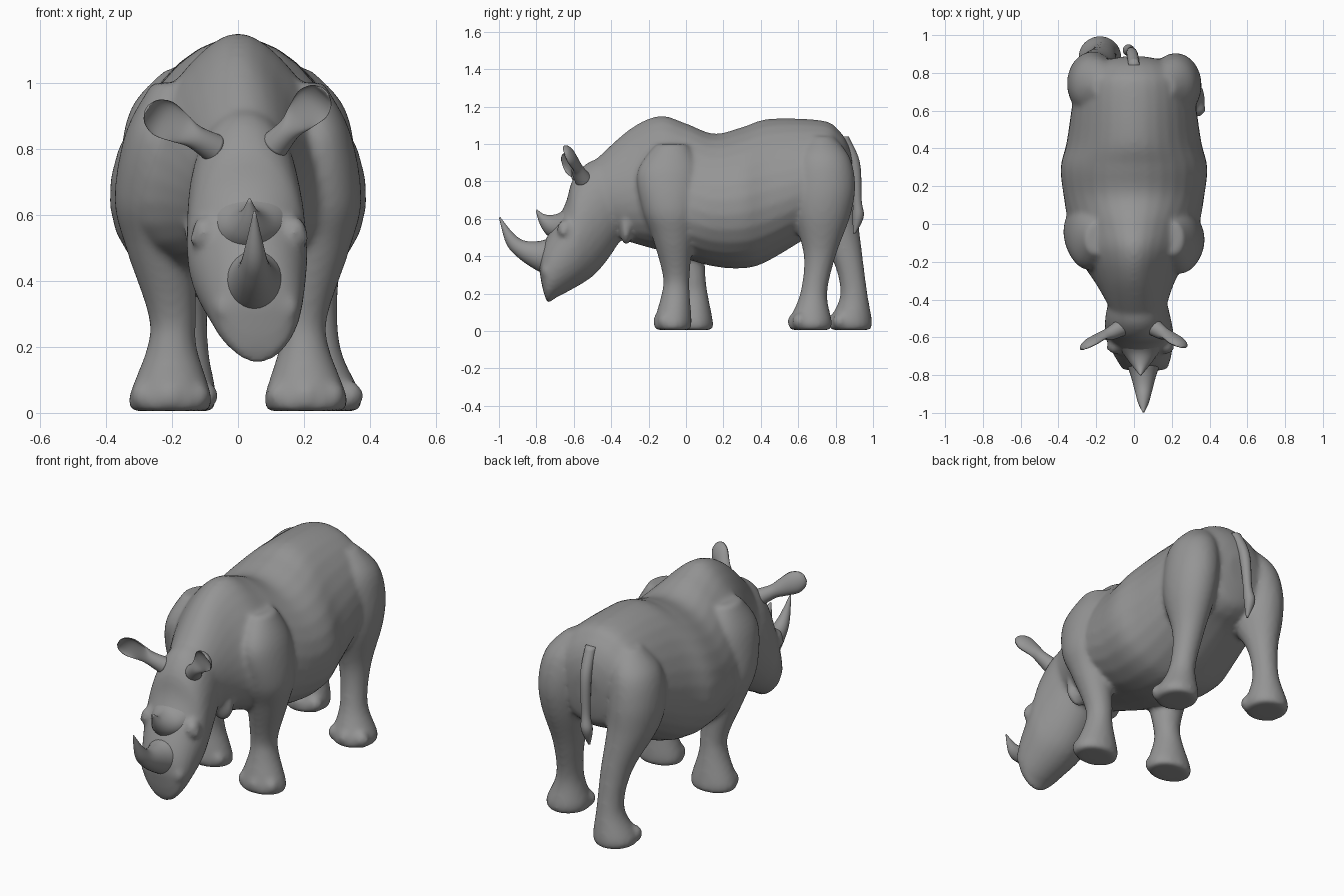
import bpy, bmesh, math
from mathutils import Vector, Matrix

cube = bpy.data.objects.get("Cube")
if cube:
    bpy.data.objects.remove(cube)

hide = bpy.data.materials.new("grey hide")
hide.use_nodes = True
hide.diffuse_color = (0.3, 0.3, 0.3, 1)
hide.node_tree.nodes["Principled BSDF"].inputs["Base Color"].default_value = hide.diffuse_color


def span(top, bot, half, x=0.0, k=0.0):
    """Cross-section from two (y, z) edge points, a half width and a centre x; k narrows the top."""
    t, b = Vector((x, *top)), Vector((x, *bot))
    return (*((t + b) / 2), *((t - b) / 2), half, 0, 0, k, 1)


def loft(bm, rows, sides=28, steps=6):
    """Skin a smooth tube through the cross-sections (centre, two axes, narrowing, front factor)."""
    rows = [Vector(r) for r in rows]
    pts = [rows[0]] + rows + [rows[-1]]
    fine = []
    for i in range(1, len(pts) - 2):
        p0, p1, p2, p3 = pts[i - 1:i + 3]
        for s in range(steps):
            t = s / steps
            fine.append(0.5 * (2 * p1 + (p2 - p0) * t + (2 * p0 - 5 * p1 + 4 * p2 - p3) * t * t
                               + (3 * p1 - p0 - 3 * p2 + p3) * t ** 3))
    fine.append(rows[-1])
    rings = []
    for r in fine:
        c, a, b, k, f = Vector(r[0:3]), Vector(r[3:6]), Vector(r[6:9]), r[9], r[10]
        ring = []
        for j in range(sides):
            u = math.cos(2 * math.pi * j / sides)
            v = math.sin(2 * math.pi * j / sides)
            w = v * (1 - k * u) * (f if v > 0 else 1)
            ring.append(bm.verts.new(c + a * u + b * w))
        rings.append(ring)
    faces = []
    for r0, r1 in zip(rings, rings[1:]):
        for j in range(sides):
            n = (j + 1) % sides
            faces.append(bm.faces.new((r0[j], r0[n], r1[n], r1[j])))
    faces += [bm.faces.new(rings[0][::-1]), bm.faces.new(rings[-1])]
    bmesh.ops.recalc_face_normals(bm, faces=faces)


def ball(bm, pos, size):
    m = Matrix.Translation(pos) @ Matrix.Diagonal((*size, 1))
    bmesh.ops.create_icosphere(bm, subdivisions=3, radius=1, matrix=m)


def finish(bm, name):
    mesh = bpy.data.meshes.new(name)
    bm.to_mesh(mesh)
    bm.free()
    for p in mesh.polygons:
        p.use_smooth = True
    mesh.materials.append(hide)
    ob = bpy.data.objects.new(name, mesh)
    bpy.context.collection.objects.link(ob)
    return ob


body = bmesh.new()

# Trunk, from neck to rump
loft(body, [
    span((-0.50, 0.90), (-0.38, 0.50), 0.15, 0.02),
    span((-0.30, 1.08), (-0.25, 0.46), 0.225, 0, 0.3),
    span((-0.14, 1.15), (-0.14, 0.43), 0.30, 0, 0.4),
    span((0.00, 1.11), (0.00, 0.385), 0.335, 0, 0.3),
    span((0.15, 1.055), (0.15, 0.345), 0.37, 0, 0.15),
    span((0.30, 1.09), (0.30, 0.335), 0.385, 0, 0.15),
    span((0.45, 1.135), (0.43, 0.37), 0.35, 0, 0.2),
    span((0.73, 1.125), (0.70, 0.53), 0.31, 0, 0.15),
    span((0.82, 1.07), (0.79, 0.57), 0.26, 0, 0.1),
    span((0.87, 0.99), (0.85, 0.62), 0.17),
    span((0.89, 0.90), (0.875, 0.72), 0.07)])

# Head, turned slightly to the left
loft(body, [
    span((-0.45, 0.93), (-0.34, 0.50), 0.15, 0.02),
    span((-0.54, 0.89), (-0.42, 0.38), 0.17, 0.02),
    span((-0.61, 0.80), (-0.49, 0.30), 0.18, 0.025),
    span((-0.65, 0.67), (-0.56, 0.25), 0.18, 0.03),
    span((-0.76, 0.47), (-0.66, 0.195), 0.145, 0.05),
    span((-0.785, 0.36), (-0.70, 0.175), 0.12, 0.055),
    span((-0.775, 0.27), (-0.725, 0.155), 0.085, 0.06),
    span((-0.76, 0.20), (-0.74, 0.15), 0.045, 0.06)])
for s in (-1, 1):
    # Brow ridges, eyes, nostril rims and throat folds
    ball(body, (0.035 + s * 0.135, -0.645, 0.545), (0.04, 0.045, 0.05))
    ball(body, (0.035 + s * 0.165, -0.655, 0.525), (0.018, 0.02, 0.016))
    ball(body, (0.055 + s * 0.095, -0.745, 0.32), (0.035, 0.03, 0.045))
    ball(body, (0.015 + s * 0.11, -0.32, 0.56), (0.07, 0.035, 0.10))

# Leg profiles: height, front y, back y, centre x, half width
front_leg = [
    (1.00, -0.16, 0.01, 0.20, 0.06), (0.85, -0.26, 0.07, 0.24, 0.10),
    (0.65, -0.235, 0.07, 0.257, 0.117), (0.50, -0.18, 0.04, 0.235, 0.105),
    (0.30, -0.125, 0.02, 0.20, 0.073), (0.20, -0.13, 0.02, 0.20, 0.075),
    (0.05, -0.17, 0.03, 0.205, 0.125), (0.005, -0.16, 0.02, 0.205, 0.115)]
hind_leg = [
    (1.04, 0.66, 0.79, 0.15, 0.07), (0.93, 0.59, 0.875, 0.20, 0.12),
    (0.78, 0.57, 0.905, 0.22, 0.135), (0.62, 0.575, 0.88, 0.225, 0.125),
    (0.40, 0.63, 0.80, 0.225, 0.08), (0.20, 0.61, 0.755, 0.24, 0.07),
    (0.05, 0.55, 0.78, 0.26, 0.115), (0.005, 0.56, 0.77, 0.26, 0.10)]


def leg(profile, side, swing):
    """Loft one leg; swing gives the shift (inward, backward) at a height."""
    rows = []
    for z, yf, yb, x, w in profile:
        inward, back = swing(z)
        rows.append((z, yf + back, yb + back, side * (x - inward), w))
    loft(body, [span((yf, z), (yb, z), w, x) for z, yf, yb, x, w in rows])
    # Three toes on each foot
    z, yf, yb, x, w = rows[-2]
    for t in (-1, 0, 1):
        ball(body, (x + t * 0.075, yf + 0.035 + abs(t) * 0.025, 0.052), (0.045, 0.042, 0.046))


def hind_step(z):
    bend = min(1, max(0, (0.85 - z) / 0.55)) ** 2
    return 0.08 * bend, 0.215 * bend


def standing(z):
    return 0, 0


leg(front_leg, 1, standing)
leg(front_leg, -1, lambda z: (0, 0.12 * (1 - z)))
leg(hind_leg, 1, standing)
leg(hind_leg, -1, hind_step)

# Blend trunk, head and legs into one skin
skin = finish(body, "body")
remesh = skin.modifiers.new("blend", "REMESH")
remesh.mode = "VOXEL"
remesh.voxel_size = 0.013
remesh.use_smooth_shade = True
soft = skin.modifiers.new("soften", "SMOOTH")
soft.factor = 0.5
soft.iterations = 8

# Horns
bm = bmesh.new()
loft(bm, [
    span((-0.72, 0.50), (-0.72, 0.29), 0.10, 0.05),
    span((-0.79, 0.48), (-0.80, 0.325), 0.07, 0.05),
    span((-0.87, 0.485), (-0.895, 0.39), 0.046, 0.05),
    span((-0.93, 0.53), (-0.96, 0.465), 0.029, 0.05),
    span((-0.995, 0.612), (-0.999, 0.602), 0.004, 0.05)])
finish(bm, "front_horn")
bm = bmesh.new()
loft(bm, [
    span((-0.61, 0.69), (-0.70, 0.48), 0.11, 0.035),
    span((-0.68, 0.63), (-0.75, 0.52), 0.068, 0.035),
    span((-0.75, 0.622), (-0.783, 0.575), 0.03, 0.035),
    span((-0.797, 0.65), (-0.803, 0.642), 0.004, 0.035)])
finish(bm, "rear_horn")

# Cupped ears, open to the front: base and tip, then width, depth and cupping along the length
ears = {"left_ear": ((0.11, -0.55, 0.81), (0.262, -0.655, 0.975)),
        "right_ear": ((-0.07, -0.55, 0.80), (-0.275, -0.665, 0.92))}
shape = [(0.0, 0.045, 0.045, 1), (0.3, 0.036, 0.036, 0.9), (0.5, 0.046, 0.036, 0.1),
         (0.75, 0.058, 0.036, -0.5), (0.92, 0.044, 0.026, -0.4), (1.0, 0.018, 0.01, 0.3)]
for name, ends in ears.items():
    base, tip = Vector(ends[0]), Vector(ends[1])
    axis = (tip - base).normalized()
    side = axis.cross(Vector((0, -1, 0))).normalized()
    front = axis.cross(side).normalized()
    if front.y > 0:
        front.negate()
    bm = bmesh.new()
    loft(bm, [(*base.lerp(tip, t), *(side * w), *(front * d), 0, f) for t, w, d, f in shape])
    finish(bm, name)

# Tail hanging against the rump
bm = bmesh.new()
loft(bm, [span((y + r, z), (y - r, z), r, x) for x, y, z, r in (
    (0, 0.84, 1.04, 0.03), (-0.01, 0.90, 0.90, 0.03), (-0.02, 0.915, 0.70, 0.024),
    (-0.03, 0.92, 0.61, 0.03), (-0.03, 0.90, 0.52, 0.006))], sides=14)
finish(bm, "tail")
